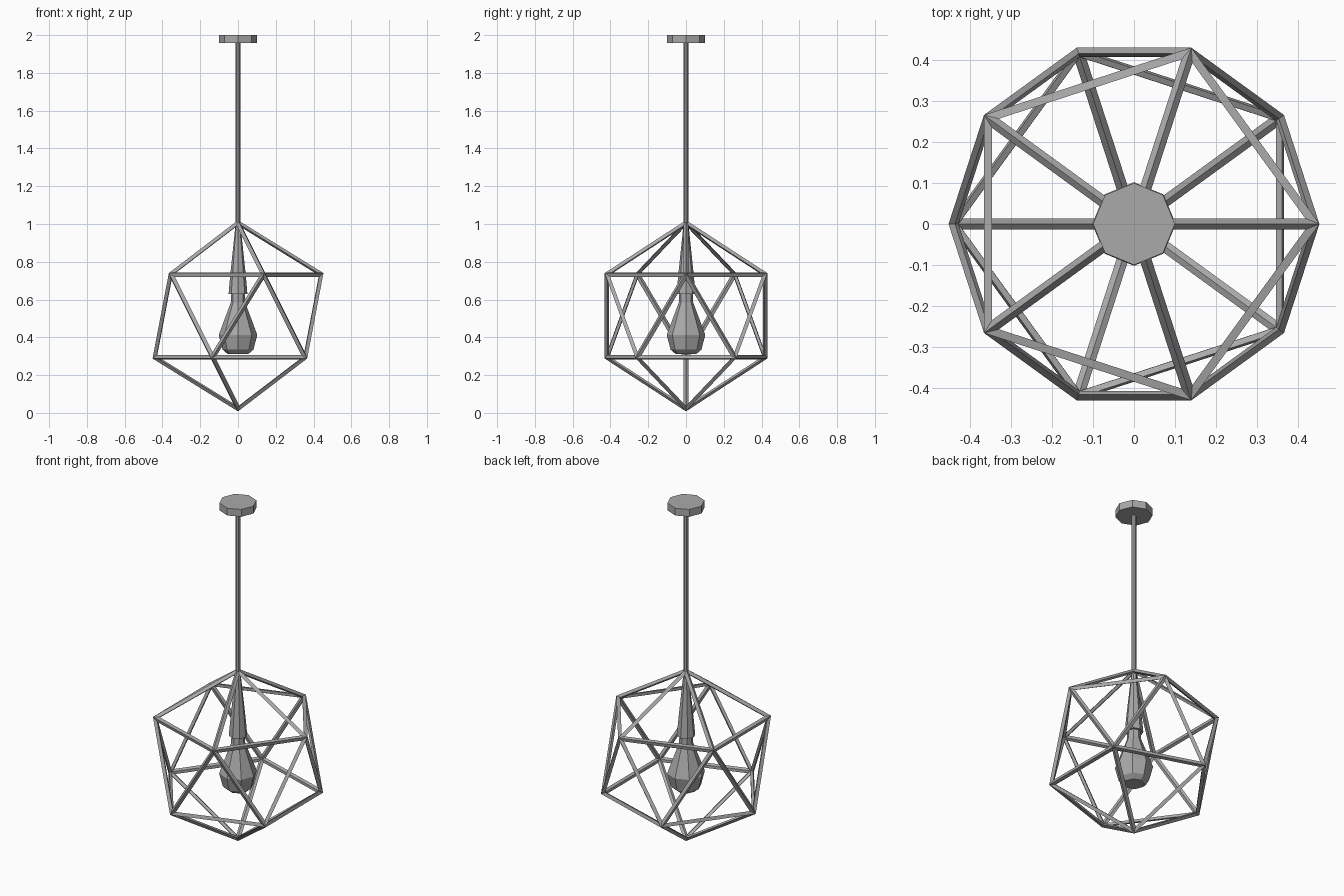
import bpy, bmesh, math
from mathutils import Vector

cube = bpy.data.objects.get("Cube")
if cube:
    bpy.data.objects.remove(cube)

grey = bpy.data.materials.new("mid grey")
grey.use_nodes = True
colour = (0.4, 0.4, 0.4, 1)
grey.diffuse_color = colour
grey.node_tree.nodes["Principled BSDF"].inputs["Base Color"].default_value = colour


def finish(name, bm):
    bmesh.ops.recalc_face_normals(bm, faces=bm.faces)
    mesh = bpy.data.meshes.new(name)
    bm.to_mesh(mesh)
    bm.free()
    mesh.materials.append(grey)
    obj = bpy.data.objects.new(name, mesh)
    bpy.context.collection.objects.link(obj)
    return obj


def lathe(name, profile, sides=8):
    """Solid of flat facets from (radius, height) pairs, closed at both ends."""
    bm = bmesh.new()
    rings = []
    for r, z in profile:
        angles = [math.tau * i / sides for i in range(sides)]
        rings.append([bm.verts.new((r * math.cos(a), r * math.sin(a), z)) for a in angles])
    for low, high in zip(rings, rings[1:]):
        for i in range(sides):
            j = (i + 1) % sides
            bm.faces.new((low[i], low[j], high[j], high[i]))
    bm.faces.new(rings[0])
    bm.faces.new(rings[-1])
    return finish(name, bm)


def cage_frame(centre_z, radius, outer, inner, half_width):
    """Icosahedron of diamond-section bars with ridges inside and out."""
    ring_r, ring_z = radius * 2 / math.sqrt(5), radius / math.sqrt(5)
    points = [Vector((0, 0, radius)), Vector((0, 0, -radius))]
    for k in range(10):
        a = math.pi * k / 5
        z = ring_z if k % 2 == 0 else -ring_z
        points.append(Vector((ring_r * math.cos(a), ring_r * math.sin(a), z)))
    # Caps join every second ring point; the band joins three in a row
    faces = []
    for k in range(10):
        a, b, c = (2 + (k + s) % 10 for s in range(3))
        faces += [(a, b, c), (k % 2, a, c)]

    lift = Vector((0, 0, centre_z))
    bm = bmesh.new()
    out = [bm.verts.new(p * (outer / radius) + lift) for p in points]
    inn = [bm.verts.new(p * (inner / radius) + lift) for p in points]
    for face in faces:
        middle = sum((points[i] for i in face), Vector()) / 3
        corner = []
        for i in face:
            step = (middle - points[i]).normalized() * half_width * 2
            corner.append(bm.verts.new(points[i] + step + lift))
        for s in range(3):
            t = (s + 1) % 3
            for ridge in (out, inn):
                bm.faces.new((ridge[face[s]], ridge[face[t]], corner[t], corner[s]))
    return finish("cage_frame", bm)


# Hanging parts, from ceiling to bulb
lathe("ceiling_plate", [(0.1, 1.957), (0.1, 2.0)])
lathe("hanging_rod", [(0.013, 0.98), (0.013, 1.96)])
lathe("lamp_socket", [(0.05, 0.63), (0.04, 0.74), (0.013, 1.0)])
lathe("light_bulb", [(0.055, 0.312), (0.082, 0.335), (0.102, 0.413),
                     (0.038, 0.585), (0.035, 0.64)])

# Open cage around the bulb
cage_frame(0.514, 0.495, 0.506, 0.479, 0.015)
